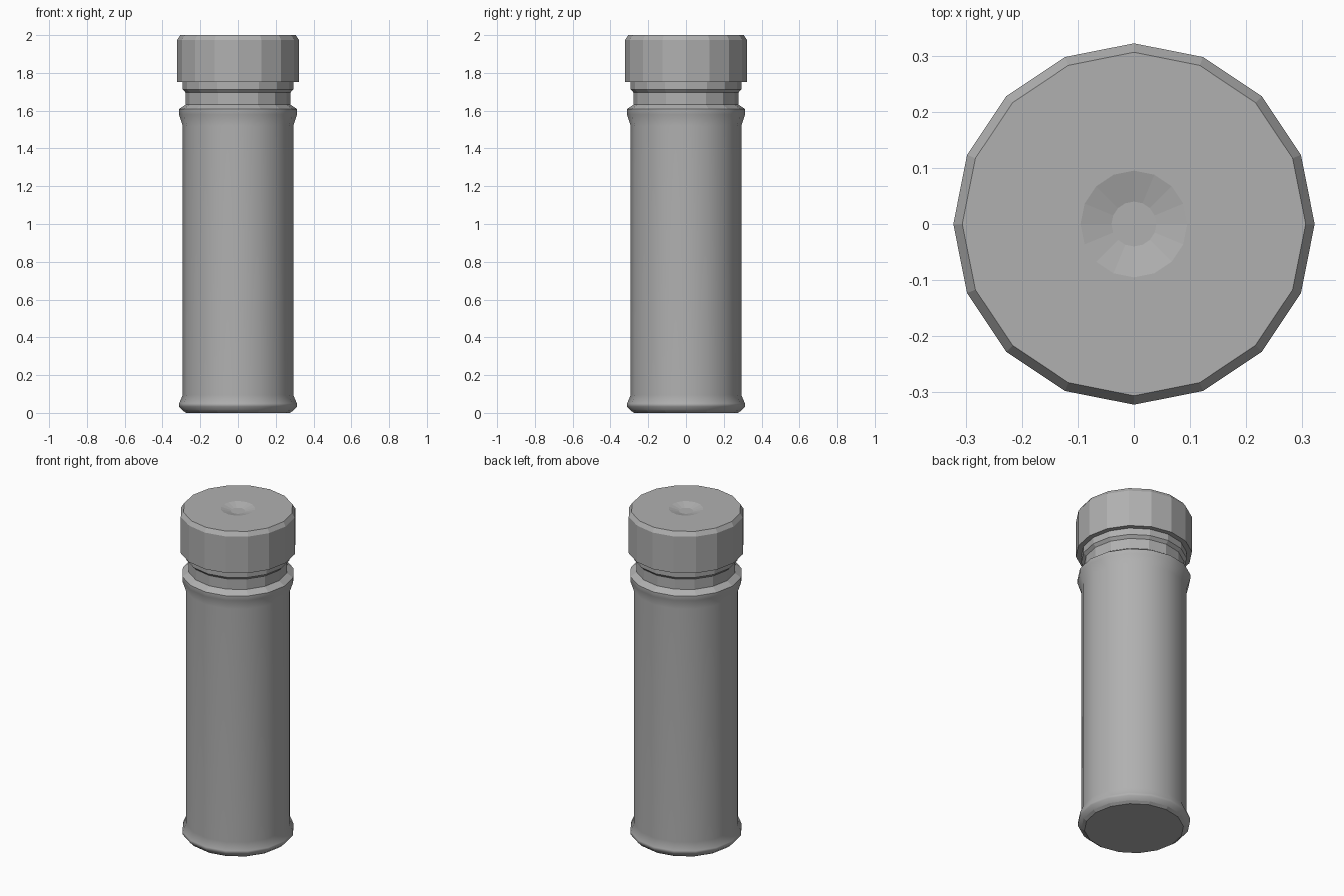
import bpy, bmesh, math

if "Cube" in bpy.data.objects:
    bpy.data.objects.remove(bpy.data.objects["Cube"])

SIDES = 16

grey = bpy.data.materials.new("dark_grey")
grey.diffuse_color = (0.435, 0.435, 0.435, 1)
grey.use_nodes = True
grey.node_tree.nodes["Principled BSDF"].inputs["Base Color"].default_value = grey.diffuse_color


def lathe(name, profile, smooth=False, bottom=True, top=True):
    """Spin a bottom-to-top (radius, z) profile around z, optionally closing the ends."""
    bm = bmesh.new()
    rings = []
    for r, z in profile:
        rings.append([bm.verts.new((r * math.cos(2 * math.pi * i / SIDES),
                                    r * math.sin(2 * math.pi * i / SIDES), z))
                      for i in range(SIDES)])
    for a, b in zip(rings, rings[1:]):
        for i in range(SIDES):
            j = (i + 1) % SIDES
            bm.faces.new((a[i], a[j], b[j], b[i]))
    if bottom:
        bm.faces.new(rings[0][::-1])
    if top:
        bm.faces.new(rings[-1])
    mesh = bpy.data.meshes.new(name)
    bm.to_mesh(mesh)
    bm.free()
    mesh.materials.append(grey)
    obj = bpy.data.objects.new(name, mesh)
    bpy.context.collection.objects.link(obj)
    if smooth:
        bpy.ops.object.select_all(action='DESELECT')
        obj.select_set(True)
        bpy.context.view_layer.objects.active = obj
        bpy.ops.object.shade_smooth_by_angle(angle=math.radians(60))
        # large wall faces dominate the shading of the flares
        mod = obj.modifiers.new("even_shading", 'WEIGHTED_NORMAL')
        mod.keep_sharp = True
    return obj


# Flat base plate with a small chamfer
lathe("base", [(0.275, 0.005), (0.292, 0.012)], top=False)

# Smooth tube with flared foot and shoulder
lathe("bottle_body", [(0.292, 0.012), (0.312, 0.033), (0.312, 0.05),
                      (0.293, 0.095), (0.293, 1.52),
                      (0.313, 1.58), (0.313, 1.608)],
      smooth=True, bottom=False, top=False)

# Sloped shoulder and faceted neck
lathe("neck", [(0.313, 1.608), (0.277, 1.632), (0.277, 1.73)], bottom=False)

# Retaining ring under the cap
lathe("neck_ring", [(0.277, 1.695), (0.293, 1.712), (0.293, 1.76)])

# Screw cap with bevelled rim and shallow dimple on top
lathe("cap", [(0.29, 1.752), (0.322, 1.752), (0.322, 1.975), (0.306, 2.0),
              (0.095, 2.0), (0.04, 1.985)])

# Stand the model on the ground
for obj in bpy.context.collection.objects:
    if obj.name == "base":
        for v in obj.data.vertices:
            if v.co.z < 0.01:
                v.co.z = 0.0
